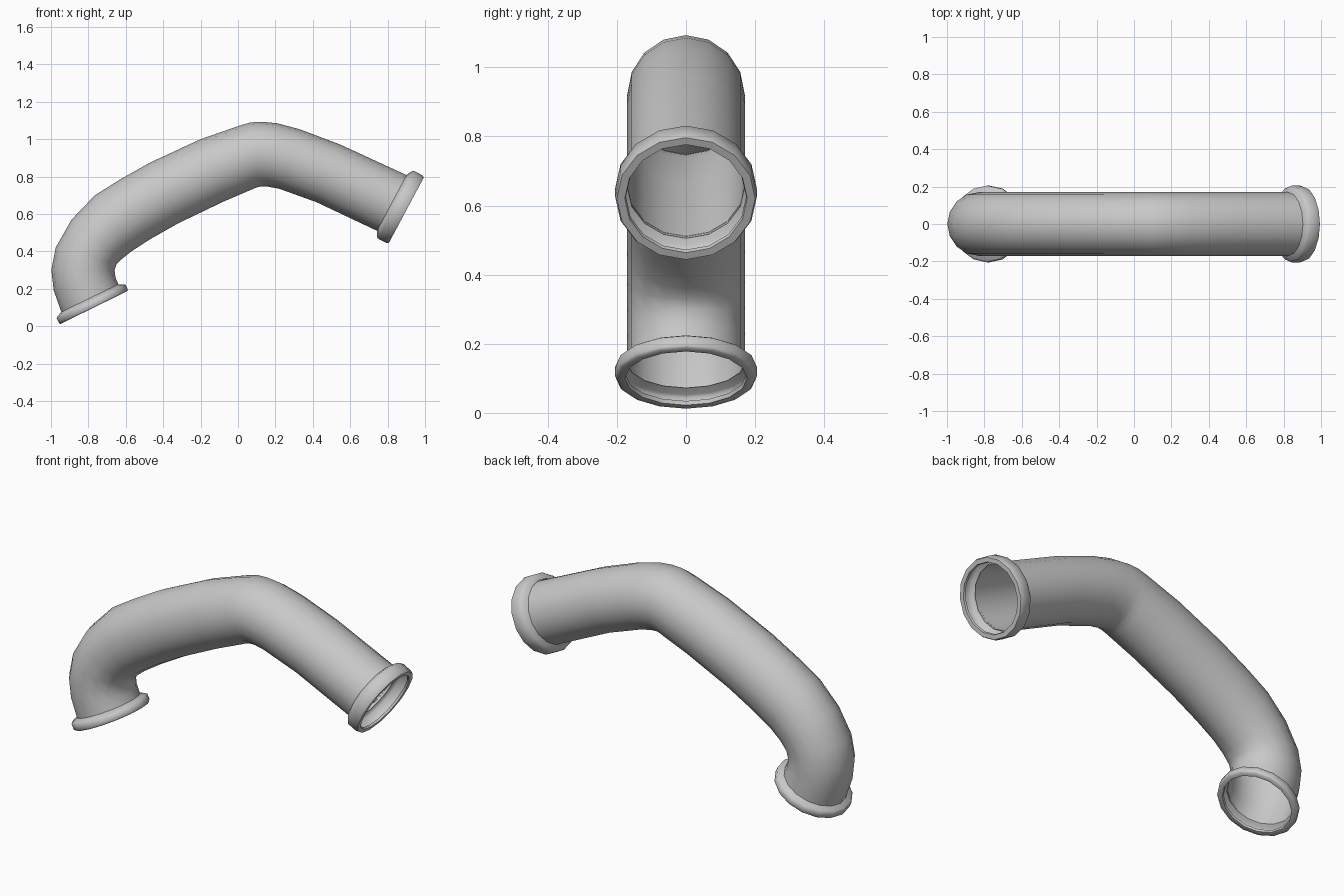
import bpy, bmesh, math
from mathutils import Vector

cube = bpy.data.objects.get("Cube")
if cube:
    bpy.data.objects.remove(cube, do_unlink=True)

SIDES = 16
PIPE_RADIUS = 0.17

metal = bpy.data.materials.new("plain grey")
metal.use_nodes = True
grey = (0.58, 0.58, 0.58, 1)
metal.diffuse_color = grey
metal.node_tree.nodes["Principled BSDF"].inputs["Base Color"].default_value = grey


def loft(name, rings, angle):
    """Skin rings given as (centre, in-plane half axis, y radius)."""
    bm = bmesh.new()
    loops = []
    for centre, half, width in rings:
        loop = []
        for i in range(SIDES):
            t = math.tau * i / SIDES
            loop.append(bm.verts.new(centre + half * math.cos(t) + Vector((0, width * math.sin(t), 0))))
        loops.append(loop)
    for a, b in zip(loops, loops[1:]):
        for i in range(SIDES):
            j = (i + 1) % SIDES
            bm.faces.new((a[i], a[j], b[j], b[i]))
    bmesh.ops.recalc_face_normals(bm, faces=bm.faces)
    mesh = bpy.data.meshes.new(name)
    bm.to_mesh(mesh)
    bm.free()
    mesh.materials.append(metal)
    obj = bpy.data.objects.new(name, mesh)
    bpy.context.collection.objects.link(obj)
    bpy.ops.object.select_all(action='DESELECT')
    obj.select_set(True)
    bpy.context.view_layer.objects.active = obj
    bpy.ops.object.shade_smooth_by_angle(angle=math.radians(angle))


def flange(name, face, inward, depth):
    """Rounded collar around an open mouth; inward points into the pipe."""
    face = Vector((face[0], 0, face[1]))
    axis = Vector((inward[0], 0, inward[1])).normalized()
    across = Vector((axis.z, 0, -axis.x))
    profile = [(depth + 0.012, PIPE_RADIUS), (depth, 0.195), (depth * 0.85, 0.205),
               (depth * 0.15, 0.205), (0, 0.2), (0, 0.177), (0.012, 0.174)]
    loft(name, [(face + axis * d, across * r, r) for d, r in profile], 60)


# Bent pipe: outer and inner bend points of each cross-section, x then z
sections = [
    ((-0.943, 0.072), (-0.637, 0.218)),
    ((-0.985, 0.19), (-0.655, 0.26)),
    ((-0.998, 0.30), (-0.66, 0.30)),
    ((-0.975, 0.42), (-0.65, 0.33)),
    ((-0.89, 0.57), (-0.62, 0.36)),
    ((-0.765, 0.70), (-0.57, 0.40)),
    ((-0.63, 0.785), (-0.47, 0.465)),
    ((-0.47, 0.875), (-0.32, 0.55)),
    ((-0.20, 1.00), (-0.08, 0.665)),
    ((0.01, 1.073), (0.09, 0.738)),
    ((0.07, 1.09), (0.115, 0.746)),
    ((0.13, 1.093), (0.13, 0.748)),
    ((0.21, 1.085), (0.16, 0.746)),
    ((0.33, 1.053), (0.22, 0.735)),
    ((0.545, 0.972), (0.42, 0.663)),
    ((0.914, 0.802), (0.754, 0.505)),
]
rings = []
for outer, inner in sections:
    o, i = Vector((outer[0], 0, outer[1])), Vector((inner[0], 0, inner[1]))
    rings.append(((o + i) / 2, (o - i) / 2, PIPE_RADIUS))
loft("bent_pipe", rings, 60)

# End collars
flange("lower_flange", (-0.77, 0.10), (-0.44, 0.90), 0.043)
flange("upper_flange", (0.90, 0.62), (-0.88, 0.47), 0.075)
